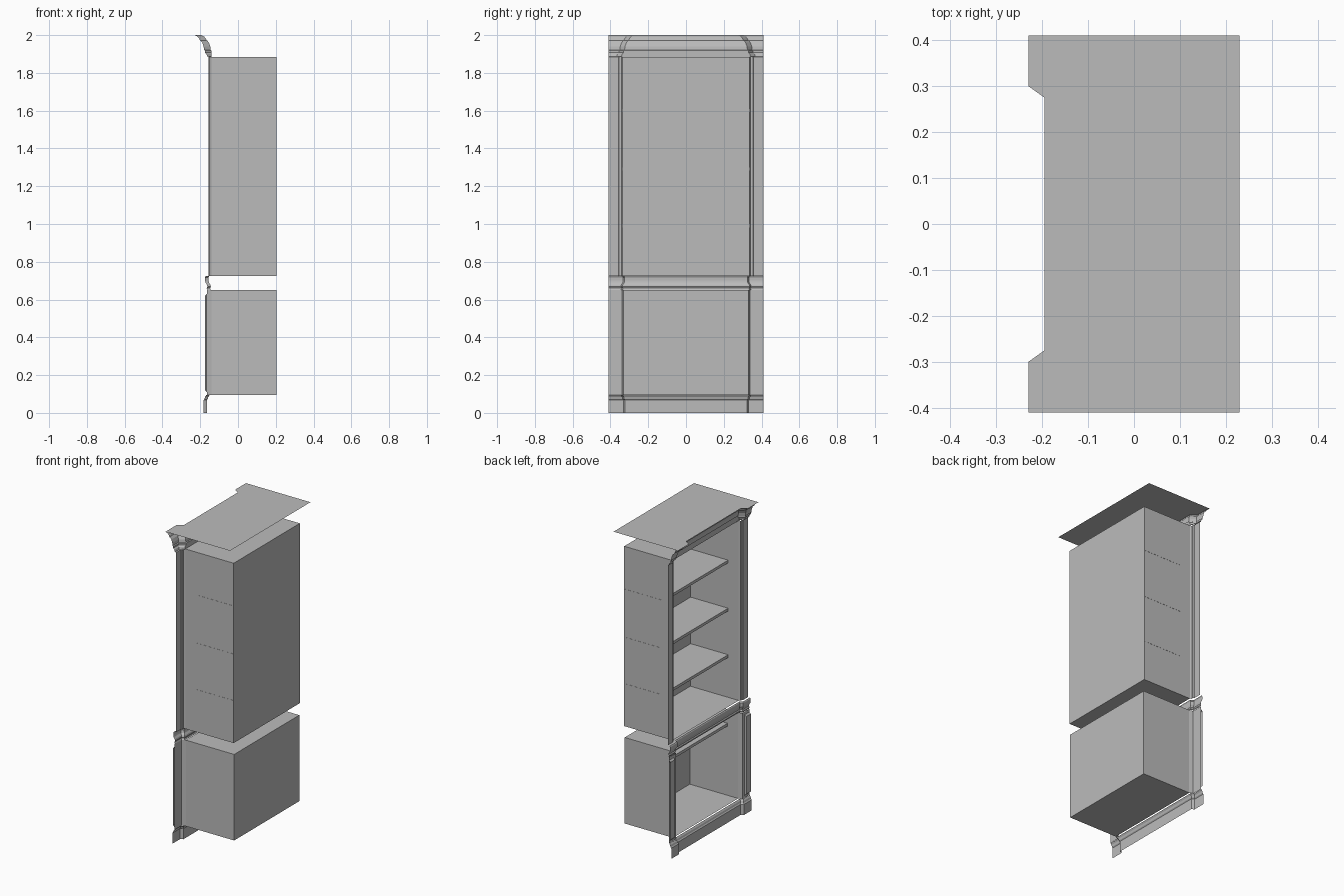
import bpy
import bmesh

old = bpy.data.objects.get("Cube")
if old:
    bpy.data.objects.remove(old, do_unlink=True)

# One plain paint for the whole cabinet
paint = bpy.data.materials.new("plain grey")
paint.use_nodes = True
GREY = (0.5, 0.5, 0.5, 1)
paint.diffuse_color = GREY
paint.node_tree.nodes["Principled BSDF"].inputs["Base Color"].default_value = GREY

HALF = 0.41      # half width of the cabinet
FRONT = -0.14    # front plane of the carcasses
BACK = 0.205


def finish(name, bm):
    mesh = bpy.data.meshes.new(name)
    bm.to_mesh(mesh)
    bm.free()
    mesh.materials.append(paint)
    ob = bpy.data.objects.new(name, mesh)
    bpy.context.collection.objects.link(ob)
    return ob


def loft(name, rows):
    """Skin a list of equally long point rows."""
    bm = bmesh.new()
    rings = [[bm.verts.new(p) for p in row] for row in rows]
    for a, b in zip(rings, rings[1:]):
        for i in range(len(a) - 1):
            bm.faces.new((a[i], b[i], b[i + 1], a[i + 1]))
    return finish(name, bm)


def box(name, x0, x1, half, z0, z1, open_front=False):
    bm = bmesh.new()
    bmesh.ops.create_cube(bm, size=1)
    for v in bm.verts:
        v.co.x = x1 if v.co.x > 0 else x0
        v.co.y = half if v.co.y > 0 else -half
        v.co.z = z1 if v.co.z > 0 else z0
    if open_front:
        bm.normal_update()
        faces = [f for f in bm.faces if f.normal.x < -0.9]
        bmesh.ops.delete(bm, geom=faces, context="FACES_ONLY")
    return finish(name, bm)


def break_front(z, x_post, x_mid, y_post, y_mid):
    """Plan line: proud end posts, chamfered back to a recessed middle."""
    side = [(x_post, HALF), (x_post, y_post), (x_mid, y_mid)]
    return ([(x, y, z) for x, y in side]
            + [(x, -y, z) for x, y in reversed(side)])


def posts(name, plan, z0, z1):
    for label, s in (("left", 1), ("right", -1)):
        rows = [[(x, s * y, z) for x, y in plan] for z in (z0, z1)]
        loft(label + "_" + name, rows if s > 0 else rows[::-1])


# Open fronted carcasses
box("upper_carcass", FRONT, BACK, 0.337, 0.725, 1.885, True)
box("lower_carcass", FRONT, BACK, 0.332, 0.095, 0.65, True)

# Shelves
for i, z in enumerate((1.0, 1.3, 1.61)):
    box(f"upper_shelf_{i + 1}", -0.065, BACK - 0.002, 0.338, z - 0.018, z)
box("lower_shelf", -0.065, BACK - 0.002, 0.331, 0.542, 0.56)

# Front posts
posts("upper_post", [(-0.157, HALF), (-0.157, 0.358), (-0.151, 0.354),
                     (-0.151, 0.342), (FRONT, 0.337)], 0.725, 1.885)
posts("lower_post", [(-0.165, HALF), (-0.165, 0.338), (FRONT, 0.332)],
      0.095, 0.65)

# Raised panels on the lower posts
for label, s in (("left", 1), ("right", -1)):
    rows = []
    for z, x, y in ((0.11, -0.165, 0.358), (0.12, -0.175, 0.366),
                    (0.62, -0.175, 0.366), (0.63, -0.165, 0.358)):
        rows.append([(x, s * HALF, z), (x, s * y, z), (-0.165, s * 0.358, z)])
    loft(label + "_raised_panel", rows if s > 0 else rows[::-1])

# Cornice: curved crown that follows the posts
crown = [(0.0, 1.885), (0.008, 1.887), (0.012, 1.9), (0.02, 1.908),
         (0.02, 1.918), (0.025, 1.922), (0.027, 1.94), (0.034, 1.96),
         (0.042, 1.97), (0.047, 1.972), (0.05, 1.982), (0.06, 1.993),
         (0.075, 2.0)]
loft("cornice", [break_front(z, -0.155 - o, min(FRONT, -0.12 - o),
                             0.375 - o, 0.35 - o) for o, z in crown])

# Waist moulding between the carcasses
waist = [(0.0, 0.65), (0.004, 0.66), (0.0, 0.668), (0.002, 0.678),
         (0.01, 0.69), (0.012, 0.7), (0.012, 0.718), (0.008, 0.725)]
loft("waist_moulding", [break_front(z, -0.162 - o, -0.144 - o,
                                    0.345 - o, 0.337 - o) for o, z in waist])

# Plinth
plinth = [(0.015, 0.0), (0.015, 0.068), (0.01, 0.074), (0.007, 0.085),
          (0.0, 0.095)]
loft("plinth", [break_front(z, -0.167 - o, -0.15 - o,
                            0.345 - o, 0.337 - o) for o, z in plinth])

# Thin top board, notched above the recessed middle
bm = bmesh.new()
outline = break_front(2.0, -0.23, -0.195, 0.3, 0.275)
outline += [(0.23, -HALF, 2.0), (0.23, HALF, 2.0)]
bm.faces.new([bm.verts.new(p) for p in outline])
finish("top_board", bm)
